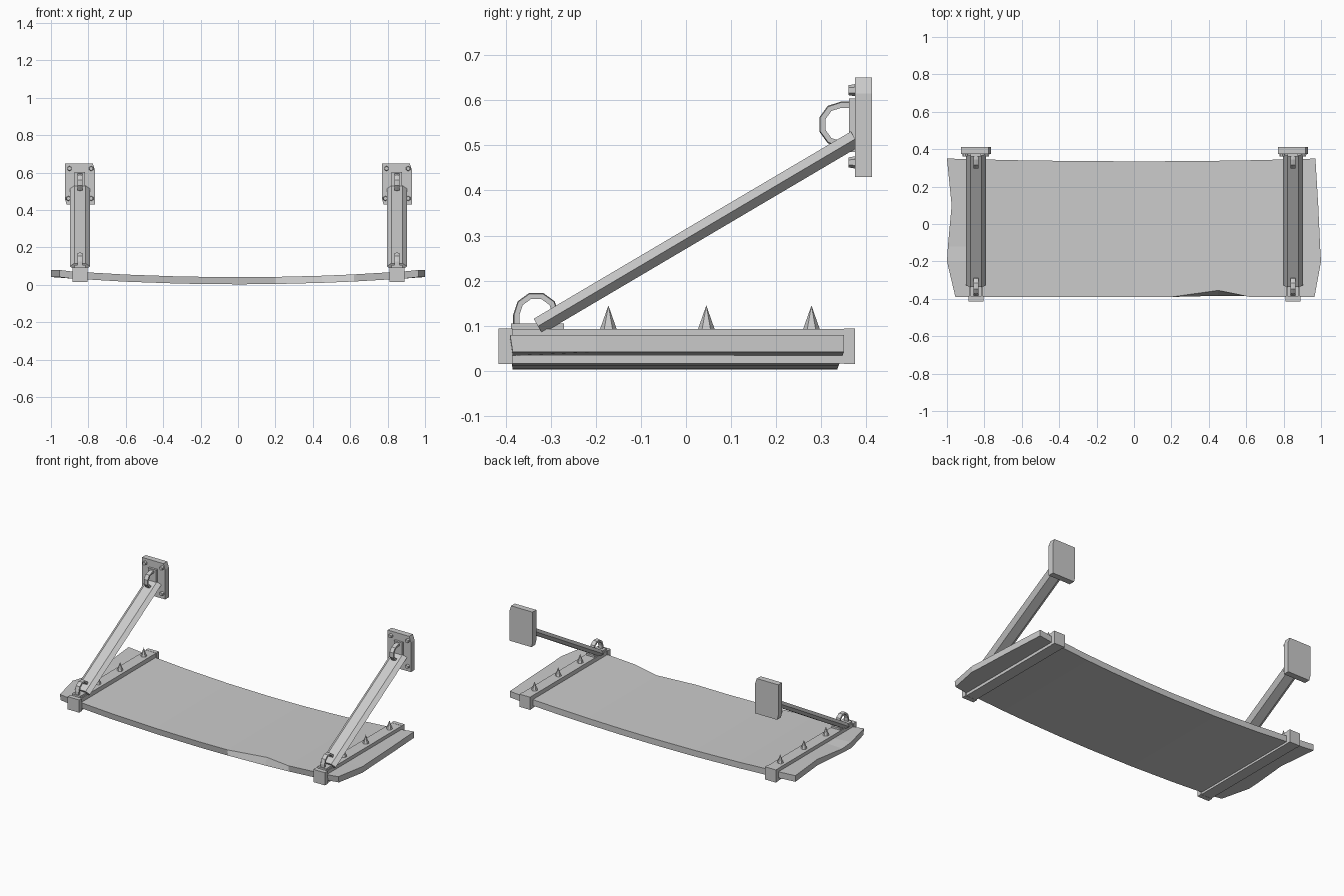
import bpy, bmesh, math
from mathutils import Vector

if "Cube" in bpy.data.objects:
    bpy.data.objects.remove(bpy.data.objects["Cube"])


def finish(name, bm):
    bmesh.ops.recalc_face_normals(bm, faces=bm.faces)
    me = bpy.data.meshes.new(name)
    bm.to_mesh(me)
    bm.free()
    ob = bpy.data.objects.new(name, me)
    bpy.context.collection.objects.link(ob)
    return ob


def box(name, x, y, z):
    bm = bmesh.new()
    bmesh.ops.create_cube(bm, size=1)
    for v in bm.verts:
        for i, (a, b) in enumerate((x, y, z)):
            v.co[i] = a if v.co[i] < 0 else b
    return finish(name, bm)


def loft(name, rings):
    """Skin a list of equally long point rings and cap both ends."""
    bm = bmesh.new()
    rows = [[bm.verts.new(p) for p in r] for r in rings]
    n = len(rows[0])
    for a, b in zip(rows, rows[1:]):
        for i in range(n):
            j = (i + 1) % n
            bm.faces.new((a[i], a[j], b[j], b[i]))
    bm.faces.new(rows[0])
    bm.faces.new(rows[-1])
    return finish(name, bm)


def cone(name, loc, r1, r2, depth, sides, forward=False):
    bm = bmesh.new()
    bmesh.ops.create_cone(bm, cap_ends=True, segments=sides, radius1=r1,
                          radius2=r2, depth=depth)
    ob = finish(name, bm)
    ob.location = loc
    if forward:
        ob.rotation_euler.x = math.pi / 2
    return ob


def loop_handle(name, x, base, up, along, leg):
    """Faceted arch in the yz plane, standing on a mount."""
    path = [(-1, 0)] + [(-math.cos(math.pi * i / 5), math.sin(math.pi * i / 5))
                        for i in range(6)] + [(1, 0)]
    base, up, along = Vector((x, *base)), Vector((0, *up)), Vector((0, *along))
    rings = []
    for k, (c, s) in enumerate(path):
        lift = 0 if k in (0, len(path) - 1) else leg
        ring = []
        for w, r in ((-.013, .037), (.013, .037), (.013, .049), (0, .051), (-.013, .049)):
            ring.append(base + along * c * r + up * (s * r + lift) + Vector((w, 0, 0)))
        rings.append(ring)
    return loft(name, rings)


# Sagging, worn board
stations = [-1, -.89, -.6, -.3, 0, .2, .45, .62, .89, 1]
cols = [-.39, -.2, -.12, .1, .35]
left = [-.955, -1, -.995, -.975, -1]
right = [.965, 1, .995, .985, .97]
bm = bmesh.new()
top, bot = [], []
for x in stations:
    rt, rb = [], []
    for k, y in enumerate(cols):
        px = left[k] if x == -1 else right[k] if x == 1 else x
        py = y - .015 * (1 - x * x) if k == 4 else y
        z = .003 + .039 * x * x
        chip = x == .45 and k == 0
        dent = .012 if (x == -1 and k == 2) else 0
        rt.append(bm.verts.new((px, py + (.035 if chip else 0), z + .038 - dent)))
        rb.append(bm.verts.new((px, py + (.006 if k == 0 else 0), z)))
    top.append(rt)
    bot.append(rb)
n, m = len(stations), len(cols)
for g in (top, bot):
    for i in range(n - 1):
        for j in range(m - 1):
            bm.faces.new((g[i][j], g[i + 1][j], g[i + 1][j + 1], g[i][j + 1]))
for i in range(n - 1):
    for j in (0, m - 1):
        bm.faces.new((top[i][j], top[i + 1][j], bot[i + 1][j], bot[i][j]))
for j in range(m - 1):
    for i in (0, n - 1):
        bm.faces.new((top[i][j], top[i][j + 1], bot[i][j + 1], bot[i][j]))
finish("board", bm)

for side, x in (("left", -.845), ("right", .85)):
    # Metal band around the board with wider end caps
    box(side + "_band", (x - .035, x + .035), (-.4, .36), (.016, .093))
    box(side + "_band_front_cap", (x - .04, x + .04), (-.415, -.385), (.015, .094))
    box(side + "_band_back_cap", (x - .037, x + .037), (.35, .375), (.015, .094))
    for i, y in enumerate((-.172, .045, .278)):
        cone(f"{side}_spike_{i}", (x, y, .118), .019, 0, .054, 6)

    # Lower loop
    box(side + "_lower_mount", (x - .03, x + .03), (-.388, -.27), (.09, .105))
    loop_handle(side + "_lower_loop", x, (-.332, .1), (0, 1), (1, 0), .024)

    # Wall plate with clipped corners
    outline = [(-.08, .46), (-.072, .43), (.08, .43), (.08, .615), (.068, .65), (-.08, .65)]
    loft(side + "_wall_plate",
         [[(x + a, y, z) for a, z in outline] for y in (.375, .412)])
    for i, (dx, z) in enumerate(((-.056, .622), (.06, .622), (-.062, .462), (.06, .462))):
        cone(f"{side}_bolt_{i}", (x + dx, .369, z), .014, .011, .018, 6, True)

    # Upper loop
    box(side + "_upper_mount", (x - .028, x + .028), (.361, .378), (.485, .604))
    loop_handle(side + "_upper_loop", x, (.368, .546), (-1, 0), (0, 1), .024)

    # Slanted flat support bar with bevelled sides
    a, b = Vector((x, -.328, .099)), Vector((x, .375, .514))
    nrm = Vector((0, -.508, .861))
    prof = [(-.054, 0), (-.03, .019), (.03, .019), (.054, 0), (.03, -.019), (-.03, -.019)]
    loft(side + "_support_bar",
         [[p + Vector((u, 0, 0)) + nrm * v for u, v in prof] for p in (a, b)])
